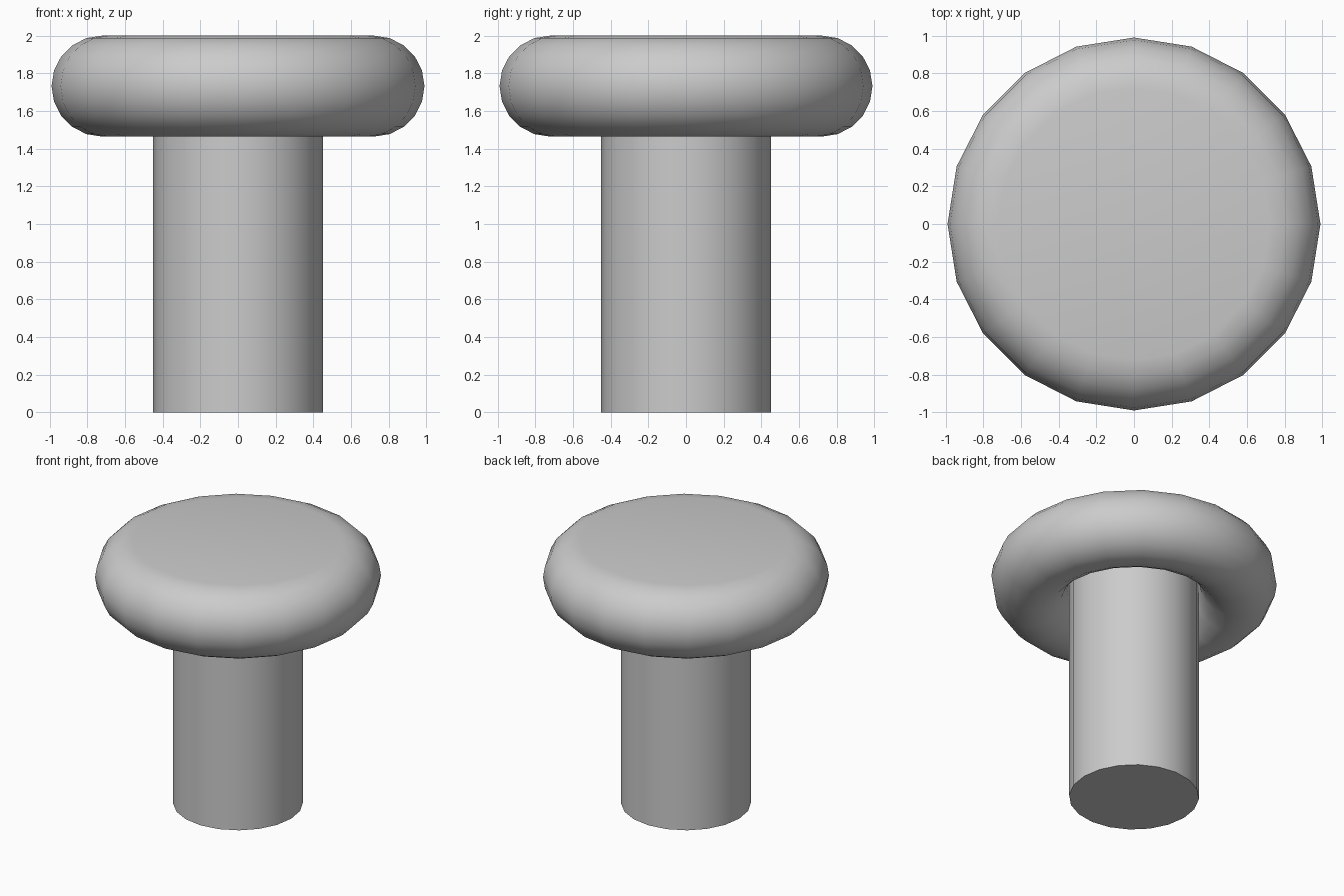
import bpy, math

if "Cube" in bpy.data.objects:
    bpy.data.objects.remove(bpy.data.objects["Cube"])

SIDES = 20


def lathe(name, profile):
    """Revolve (radius, z) points round z, capping ends that lie on the axis."""
    verts, faces, rings = [], [], []
    for r, z in profile:
        n = SIDES if r > 0 else 1
        rings.append([len(verts) + i for i in range(n)])
        for i in range(n):
            a = 2 * math.pi * i / SIDES
            verts.append((r * math.cos(a), r * math.sin(a), z))
    for low, high in zip(rings, rings[1:]):
        if len(low) == 1:
            faces.append(high[::-1])
        elif len(high) == 1:
            faces.append(low)
        else:
            for i in range(SIDES):
                j = (i + 1) % SIDES
                faces.append((low[i], low[j], high[j], high[i]))
    used = sorted({v for f in faces for v in f})
    remap = {v: i for i, v in enumerate(used)}
    mesh = bpy.data.meshes.new(name)
    mesh.from_pydata([verts[v] for v in used], [], [[remap[v] for v in f] for f in faces])
    obj = bpy.data.objects.new(name, mesh)
    bpy.context.collection.objects.link(obj)
    bpy.ops.object.select_all(action='DESELECT')
    obj.select_set(True)
    bpy.context.view_layer.objects.active = obj
    bpy.ops.object.shade_smooth_by_angle(angle=math.radians(40))
    return obj


# Straight stem
lathe("stem", [(0, 0), (0.45, 0), (0.45, 1.75), (0, 1.75)])

# Rounded cushion: ring section tucked in to the stem below, flat across the top
MAJOR, MINOR, MID = 0.722, 0.268, 1.732
section = []
for k in range(16):
    a = math.radians(-180 + 18 * k)
    section.append((MAJOR + MINOR * math.cos(a), MID + MINOR * math.sin(a)))
lathe("cushion", section + [(0, MID + MINOR)])
